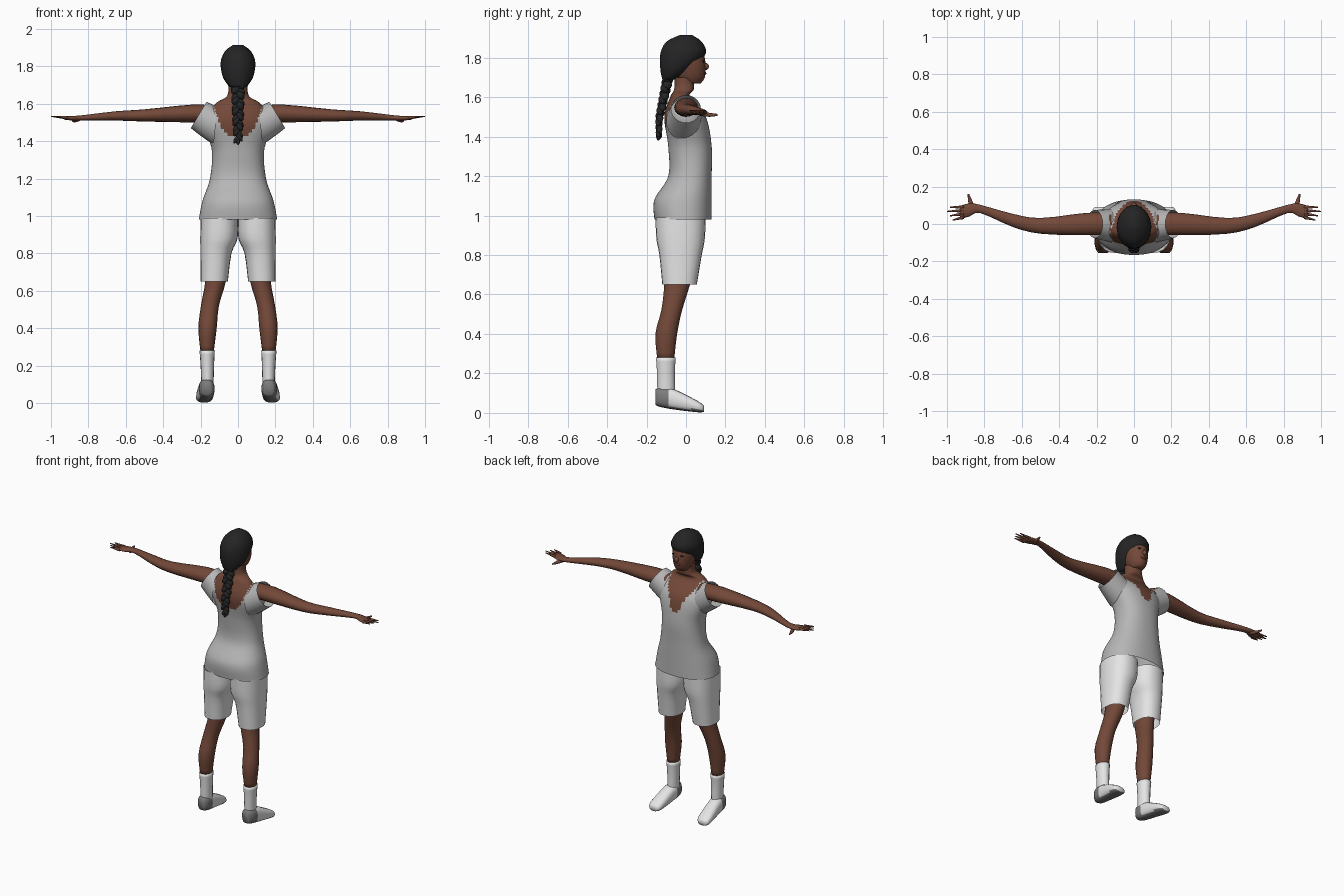
import bpy, bmesh, math
from mathutils import Matrix, Vector

cube = bpy.data.objects.get("Cube")
if cube:
    bpy.data.objects.remove(cube)


def material(name, red, green, blue):
    mat = bpy.data.materials.new(name)
    mat.use_nodes = True
    mat.diffuse_color = (red, green, blue, 1)
    shader = mat.node_tree.nodes["Principled BSDF"]
    shader.inputs["Base Color"].default_value = mat.diffuse_color
    shader.inputs["Roughness"].default_value = .8
    return mat


def grey(name, level):
    return material(name, level, level, level)


SKIN = material("brown skin", .17, .065, .04)
LIPS = material("dark lips", .11, .03, .025)
HAIR = grey("black hair", .018)
SHIRT = grey("grey shirt", .47)
WHITE = grey("white cloth", .78)
RUBBER = grey("grey shoe rubber", .2)


def finish(bm, name, materials, mirror=False, rule=None):
    bmesh.ops.recalc_face_normals(bm, faces=bm.faces)
    bm.normal_update()
    for face in bm.faces:
        face.smooth = True
        if rule:
            face.material_index = rule(face.calc_center_median(), face.normal)
    mesh = bpy.data.meshes.new(name)
    bm.to_mesh(mesh)
    bm.free()
    for mat in materials:
        mesh.materials.append(mat)
    part = bpy.data.objects.new(name, mesh)
    bpy.context.scene.collection.objects.link(part)
    if mirror:
        part.modifiers.new("Mirror", "MIRROR")


def ring(at, wide, low, high, middle=0, tilt=0):
    # Oval section: half width about the middle, and the span across it
    return (at, middle, wide, (low + high) / 2, (high - low) / 2, tilt)


def blend_rings(rings, steps):
    # Catmull-Rom curve through neighbouring sections
    padded = [rings[0], *rings, rings[-1]]
    result = []
    for group in zip(padded, padded[1:], padded[2:], padded[3:]):
        for step in range(steps):
            t = step / steps
            result.append([b + t / 2 * (c - a + t * (2*a - 5*b + 4*c - d + t * (3*(b - c) + d - a)))
                           for a, b, c, d in zip(*group)])
    return result + [rings[-1]]


def loft(name, axis, rings, *materials, sides=16, steps=3, power=2, caps=True, mirror=False, rule=None):
    bm = bmesh.new()
    loops = []

    def rounded(value):
        return math.copysign(abs(value) ** (2 / power), value)

    for at, middle, wide, centre, half, tilt in blend_rings(rings, steps):
        loop = []
        for k in range(sides):
            angle = math.tau * k / sides
            across = middle + wide * rounded(math.cos(angle))
            rise = half * rounded(math.sin(angle))
            along, span = at - tilt * rise, centre + rise
            place = {"x": (along, across, span), "y": (across, along, span), "z": (across, span, along)}
            loop.append(bm.verts.new(place[axis]))
        loops.append(loop)
    for first, second in zip(loops, loops[1:]):
        for k in range(sides):
            bm.faces.new((first[k - 1], first[k], second[k], second[k - 1]))
    if caps:
        bm.faces.new(loops[0])
        bm.faces.new(loops[-1])
    finish(bm, name, materials, mirror, rule)


def blob(name, centre, size, mat, mirror=False, turn=0):
    bm = bmesh.new()
    bmesh.ops.create_uvsphere(bm, u_segments=12, v_segments=8, radius=1)
    shape = Matrix.Rotation(turn, 4, "Y") @ Matrix.Diagonal((*size, 1))
    bm.transform(Matrix.Translation(Vector(centre)) @ shape)
    finish(bm, name, [mat], mirror)


# Torso: neckline scooped behind, V with a keyhole on the chest
def neckline(centre, normal):
    x, y, z = abs(centre.x), centre.y, centre.z
    if y < -.02:
        return int(z > 1.42 + 80 * x ** 3)
    keyhole = z < 1.44 and x < .65 * (z - 1.385)
    return int(keyhole or z > 1.455 + 1.9 * max(0, x - .04))


loft("torso", "z", [
    ring(at=.98, wide=.21, low=-.16, high=.13),
    ring(at=1.08, wide=.19, low=-.16, high=.13),
    ring(at=1.2, wide=.15, low=-.09, high=.13),
    ring(at=1.35, wide=.14, low=-.09, high=.13),
    ring(at=1.5, wide=.18, low=-.11, high=.1),
    ring(at=1.6, wide=.12, low=-.08, high=.02),
    ring(at=1.64, wide=.06, low=-.06, high=.04),
    ring(at=1.7, wide=.05, low=-.06, high=.04),
], SHIRT, SKIN, sides=64, steps=8, power=2.3, caps=False, rule=neckline)

# Flared armholes with shoulder straps
loft("armhole", "x", [
    ring(at=.12, wide=.09, low=1.38, high=1.58, middle=-.01, tilt=.1),
    ring(at=.21, wide=.075, low=1.47, high=1.61, tilt=.6),
], SHIRT, sides=24, caps=False, mirror=True)

# Arms and hands
loft("arm", "x", [
    ring(at=.12, wide=.055, low=1.5, high=1.59),
    ring(at=.25, wide=.06, low=1.5, high=1.595),
    ring(at=.5, wide=.042, low=1.505, high=1.57, middle=-.01),
    ring(at=.65, wide=.035, low=1.51, high=1.56, middle=.02),
    ring(at=.82, wide=.022, low=1.51, high=1.54, middle=.08),
    ring(at=.88, wide=.035, low=1.51, high=1.535, middle=.075),
    ring(at=.93, wide=.035, low=1.515, high=1.535, middle=.062),
], SKIN, mirror=True)
for i, finger in enumerate(("index", "middle", "ring", "little")):
    root, tip = .09 - .018 * i, .09 - .023 * i
    loft(finger + "_finger", "x", [
        ring(at=.91, wide=.01, low=1.515, high=1.535, middle=root),
        ring(at=1 - .015 * abs(i - 1), wide=.003, low=1.53, high=1.535, middle=tip),
    ], SKIN, sides=8, mirror=True)
loft("thumb", "y", [
    ring(at=.07, wide=.016, low=1.505, high=1.53, middle=.855),
    ring(at=.12, wide=.012, low=1.5, high=1.52, middle=.875),
    ring(at=.16, wide=.004, low=1.505, high=1.515, middle=.885),
], SKIN, sides=8, mirror=True)

# Head and face
loft("head", "z", [
    ring(at=1.67, wide=.035, low=-.02, high=.075),
    ring(at=1.7, wide=.055, low=-.05, high=.095),
    ring(at=1.76, wide=.07, low=-.07, high=.1),
    ring(at=1.82, wide=.07, low=-.09, high=.09),
    ring(at=1.87, wide=.06, low=-.07, high=.07),
], SKIN, sides=20)
blob("nose", (0, .1, 1.755), (.014, .016, .018), SKIN)
blob("mouth", (0, .094, 1.72), (.023, .009, .009), LIPS)
blob("eye", (.03, .088, 1.78), (.012, .007, .005), HAIR, mirror=True)

# Hair cap, low on the nape and raised over the brow
loft("hair", "z", [
    ring(at=1.69, wide=.045, low=-.12, high=-.05),
    ring(at=1.74, wide=.08, low=-.13, high=.03),
    ring(at=1.82, wide=.093, low=-.13, high=.1),
    ring(at=1.88, wide=.07, low=-.1, high=.08),
    ring(at=1.915, wide=.025, low=-.03, high=.03),
], HAIR, sides=20)

# Braid of strands that alternate left over right
tiers = 11
for i in range(tiers):
    t = i / (tiers - 1)
    width = .03 - .014 * t
    back = -.092 - .045 * min(1, t * 1.35)
    for side in (-1, 1):
        over = side * (-1) ** i
        centre = (side * width / 2, back - .003 * over, 1.695 - .28 * t + .005 * over)
        blob("braid_strand", centre, (width * .75, width * .85, .026), HAIR, turn=-side * .6)
blob("braid_tip", (0, -.14, 1.405), (.012, .012, .025), HAIR)

# Shorts
loft("shorts_leg", "z", [
    ring(at=.65, wide=.073, low=-.12, high=.055, middle=.127),
    ring(at=.8, wide=.083, low=-.135, high=.08, middle=.118),
    ring(at=.88, wide=.1, low=-.15, high=.095, middle=.102),
    ring(at=.99, wide=.1, low=-.155, high=.1, middle=.1),
], WHITE, sides=24, power=2.3, caps=False, mirror=True)

# Legs and socks
loft("leg", "z", [
    ring(at=.27, wide=.035, low=-.145, high=-.06, middle=.165),
    ring(at=.4, wide=.049, low=-.155, high=-.045, middle=.163),
    ring(at=.52, wide=.048, low=-.125, high=-.02, middle=.15),
    ring(at=.65, wide=.055, low=-.11, high=.02, middle=.12),
    ring(at=.76, wide=.06, low=-.11, high=.04, middle=.115),
], SKIN, mirror=True)
loft("sock", "z", [
    ring(at=.08, wide=.032, low=-.145, high=-.055, middle=.163),
    ring(at=.2, wide=.036, low=-.147, high=-.057, middle=.164),
    ring(at=.28, wide=.041, low=-.152, high=-.052, middle=.165),
], WHITE, mirror=True)


# Shoes: grey heel and sole, white upper
def heel_and_sole(centre, normal):
    return int(centre.y < -.075 or normal.z < -.6)


loft("shoe", "y", [
    ring(at=-.155, wide=.025, low=.04, high=.12, middle=.165),
    ring(at=-.13, wide=.04, low=.03, high=.127, middle=.166),
    ring(at=-.06, wide=.043, low=.017, high=.12, middle=.17),
    ring(at=.06, wide=.045, low=.003, high=.06, middle=.18),
    ring(at=.09, wide=.028, low=.005, high=.037, middle=.181),
], WHITE, RUBBER, power=2.6, mirror=True, rule=heel_and_sole)
